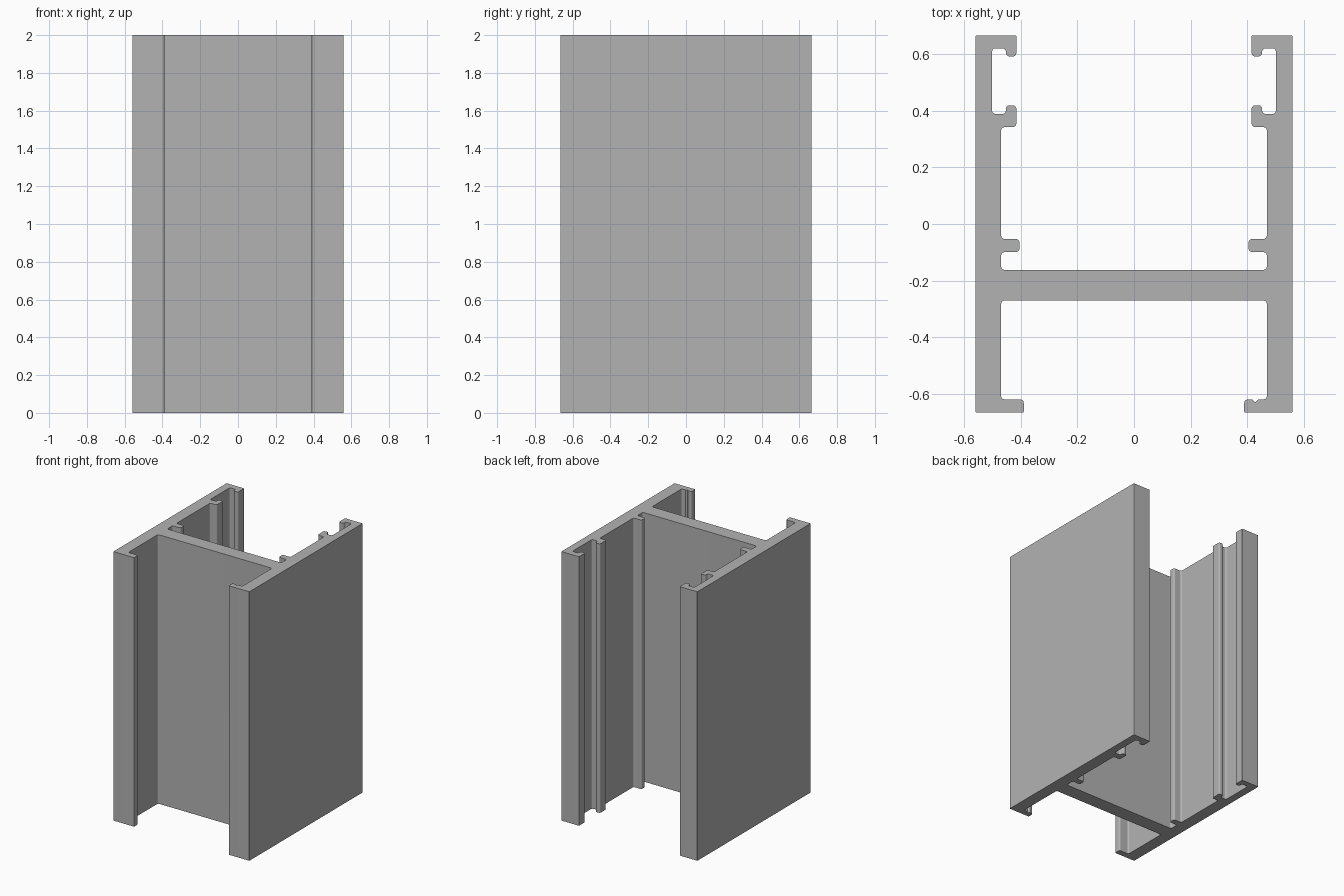
import bpy
import bmesh
import math
from mathutils import Vector

cube = bpy.data.objects.get("Cube")
if cube:
    bpy.data.objects.remove(cube, do_unlink=True)

LENGTH = 2.0
FILLET = 0.012      # inner corners
EDGE = 0.004        # outer corners of the side walls

# Key positions across the section
OUT, WALL, RIB, LIP = 0.559, 0.469, 0.404, 0.389
HOOK, TIP, SLOT = 0.415, 0.452, 0.501
BACK = 0.665


def rounded(points, steps=3):
    """Replace each (x, y, radius) corner by a short arc."""
    result = []
    for i, (x, y, radius) in enumerate(points):
        corner = Vector((x, y))
        before = Vector(points[i - 1][:2]) - corner
        after = Vector(points[(i + 1) % len(points)][:2]) - corner
        if radius == 0:
            result.append(corner)
            continue
        a, b = before.normalized(), after.normalized()
        half = a.angle(b) / 2
        reach = radius / math.tan(half)
        start = corner + a * reach
        centre = corner + (a + b).normalized() * radius / math.sin(half)
        sweep = (start - centre).angle_signed(corner + b * reach - centre)
        for k in range(steps + 1):
            t = -sweep * k / steps
            v = start - centre
            result.append(centre + Vector((v.x * math.cos(t) - v.y * math.sin(t),
                                           v.x * math.sin(t) + v.y * math.cos(t))))
    return result


def side_wall(groove):
    """Outline of one side wall, from the top of the web round to its underside."""
    inner = [(WALL, -0.162),
             (WALL, -0.099), (RIB, -0.099), (RIB, -0.053), (WALL, -0.053),   # rib
             (WALL, 0.342), (HOOK, 0.342), (HOOK, 0.419), (TIP, 0.419),      # lower hook
             (TIP, 0.388), (SLOT, 0.388), (SLOT, 0.62),                      # slot
             (TIP, 0.62), (TIP, 0.591), (HOOK, 0.591), (HOOK, BACK)]         # upper hook
    outer = [(OUT, BACK), (OUT, -BACK), (LIP, -BACK)]
    path = [(x, y, FILLET) for x, y in inner]
    path[-1] = (HOOK, BACK, EDGE)
    path += [(x, y, EDGE) for x, y in outer]
    path.append((LIP, -0.619, FILLET))
    if groove:
        path += [(0.417, -0.619, 0), (0.428, -0.629, 0), (0.439, -0.619, 0)]
    path += [(WALL, -0.619, FILLET), (WALL, -0.27, FILLET)]
    return path


# Full section: left wall, web, right wall
left = side_wall(True)
right = [(-x, y, r) for x, y, r in reversed(side_wall(False))]
outline = rounded(left + right)

# Extrude the section along z
bm = bmesh.new()
base = bm.faces.new([bm.verts.new((p.x, p.y, 0)) for p in outline])
extruded = bmesh.ops.extrude_face_region(bm, geom=[base], use_keep_orig=True)
top = [g for g in extruded["geom"] if isinstance(g, bmesh.types.BMVert)]
bmesh.ops.translate(bm, verts=top, vec=(0, 0, LENGTH))
bmesh.ops.recalc_face_normals(bm, faces=bm.faces)
mesh = bpy.data.meshes.new("extruded_channel")
bm.to_mesh(mesh)
bm.free()

channel = bpy.data.objects.new("extruded_channel", mesh)
bpy.context.collection.objects.link(channel)

# Plain grey metal
colour = (0.45, 0.45, 0.45, 1)
grey = bpy.data.materials.new("plain_grey")
grey.use_nodes = True
grey.diffuse_color = colour
grey.node_tree.nodes["Principled BSDF"].inputs["Base Color"].default_value = colour
mesh.materials.append(grey)

# Smooth fillets, flat walls
bpy.ops.object.select_all(action="DESELECT")
channel.select_set(True)
bpy.context.view_layer.objects.active = channel
bpy.ops.object.shade_smooth_by_angle(angle=math.radians(35))
weighted = channel.modifiers.new("flat_walls", "WEIGHTED_NORMAL")
weighted.keep_sharp = True
